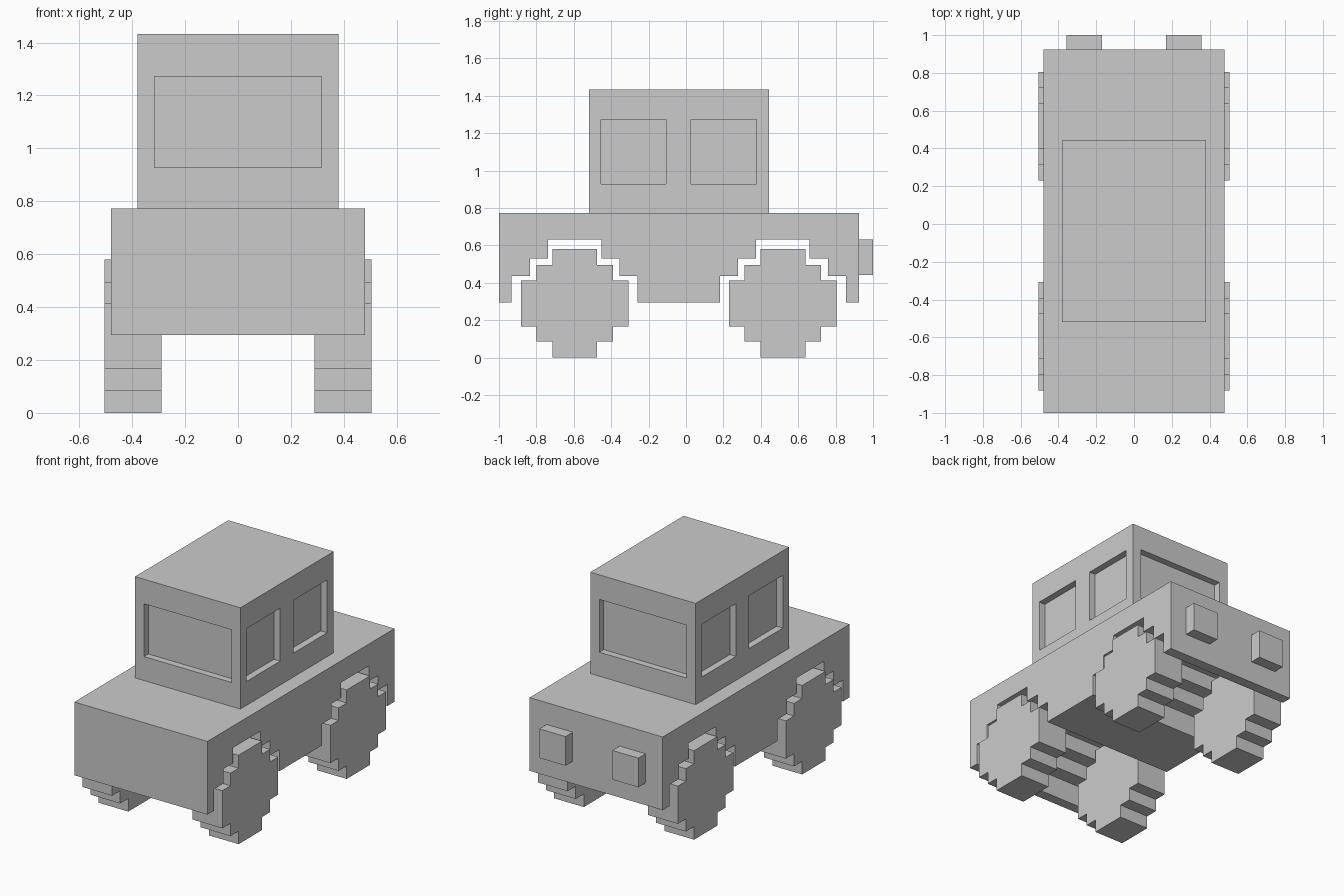
import bpy, bmesh
from mathutils import Matrix, Vector

if "Cube" in bpy.data.objects:
    bpy.data.objects.remove(bpy.data.objects["Cube"])


def finish(name, bm):
    bmesh.ops.recalc_face_normals(bm, faces=bm.faces)
    mesh = bpy.data.meshes.new(name)
    bm.to_mesh(mesh)
    bm.free()
    obj = bpy.data.objects.new(name, mesh)
    bpy.context.collection.objects.link(obj)
    return obj


def add_box(bm, x0, x1, y0, y1, z0, z1):
    size = Matrix.Diagonal((x1 - x0, y1 - y0, z1 - z0, 1))
    centre = Vector(((x0 + x1) / 2, (y0 + y1) / 2, (z0 + z1) / 2))
    bmesh.ops.create_cube(bm, size=1, matrix=Matrix.Translation(centre) @ size)


def extrude_profile(name, points, x0, x1):
    """Extrude a side (y, z) outline along x."""
    bm = bmesh.new()
    face = bm.faces.new([bm.verts.new((x0, y, z)) for y, z in points])
    side = bmesh.ops.extrude_face_region(bm, geom=[face])
    verts = [v for v in side["geom"] if isinstance(v, bmesh.types.BMVert)]
    bmesh.ops.translate(bm, verts=verts, vec=(x1 - x0, 0, 0))
    return finish(name, bm)


FRONT_Y, REAR_Y = -0.595, 0.518
BOTTOM, TOP = 0.295, 0.772


# Body with stepped wheel arches across its full width
def arch(cy):
    left = [(-0.337, BOTTOM), (-0.337, 0.435), (-0.24, 0.435),
            (-0.24, 0.53), (-0.143, 0.53), (-0.143, 0.63)]
    right = [(-y, z) for y, z in reversed(left)]
    return [(cy + y, z) for y, z in left + right]


outline = [(-1, BOTTOM)] + arch(FRONT_Y) + arch(REAR_Y)
outline += [(0.925, BOTTOM), (0.925, TOP), (-1, TOP)]
extrude_profile("body", outline, -0.48, 0.48)

# Stepped wheels
quarter = [(0.12, 0.0), (0.12, 0.085), (0.204, 0.085), (0.204, 0.167), (0.287, 0.167)]
half = quarter + [(y, 0.58 - z) for y, z in reversed(quarter)]
wheel = half + [(-y, z) for y, z in reversed(half)]
for end, cy in (("front", FRONT_Y), ("rear", REAR_Y)):
    for side, s in (("left", -1), ("right", 1)):
        points = [(cy + y, z) for y, z in wheel]
        extrude_profile(f"{end}_{side}_wheel", points, s * 0.29, s * 0.505)

# Cabin
bm = bmesh.new()
add_box(bm, -0.38, 0.38, -0.518, 0.443, TOP, 1.432)
cabin = finish("cabin", bm)

# Window recesses on all four sides
DEPTH = 0.045
bm = bmesh.new()
add_box(bm, -0.315, 0.315, -0.7, -0.518 + DEPTH, 0.928, 1.272)
add_box(bm, -0.315, 0.315, 0.443 - DEPTH, 0.7, 0.928, 1.272)
for y0, y1 in ((-0.455, -0.108), (0.027, 0.376)):
    add_box(bm, 0.38 - DEPTH, 0.6, y0, y1, 0.928, 1.272)
    add_box(bm, -0.6, DEPTH - 0.38, y0, y1, 0.928, 1.272)
cutter = finish("window_cutter", bm)
cutter.hide_render = True
cutter.display_type = 'WIRE'
cut = cabin.modifiers.new("windows", 'BOOLEAN')
cut.operation = 'DIFFERENCE'
cut.solver = 'EXACT'
cut.object = cutter

# Rear lights
for side, s in (("left", -1), ("right", 1)):
    bm = bmesh.new()
    cx = s * 0.263
    add_box(bm, cx - 0.094, cx + 0.094, 0.925, 1.0, 0.44, 0.63)
    finish(f"{side}_rear_light", bm)
